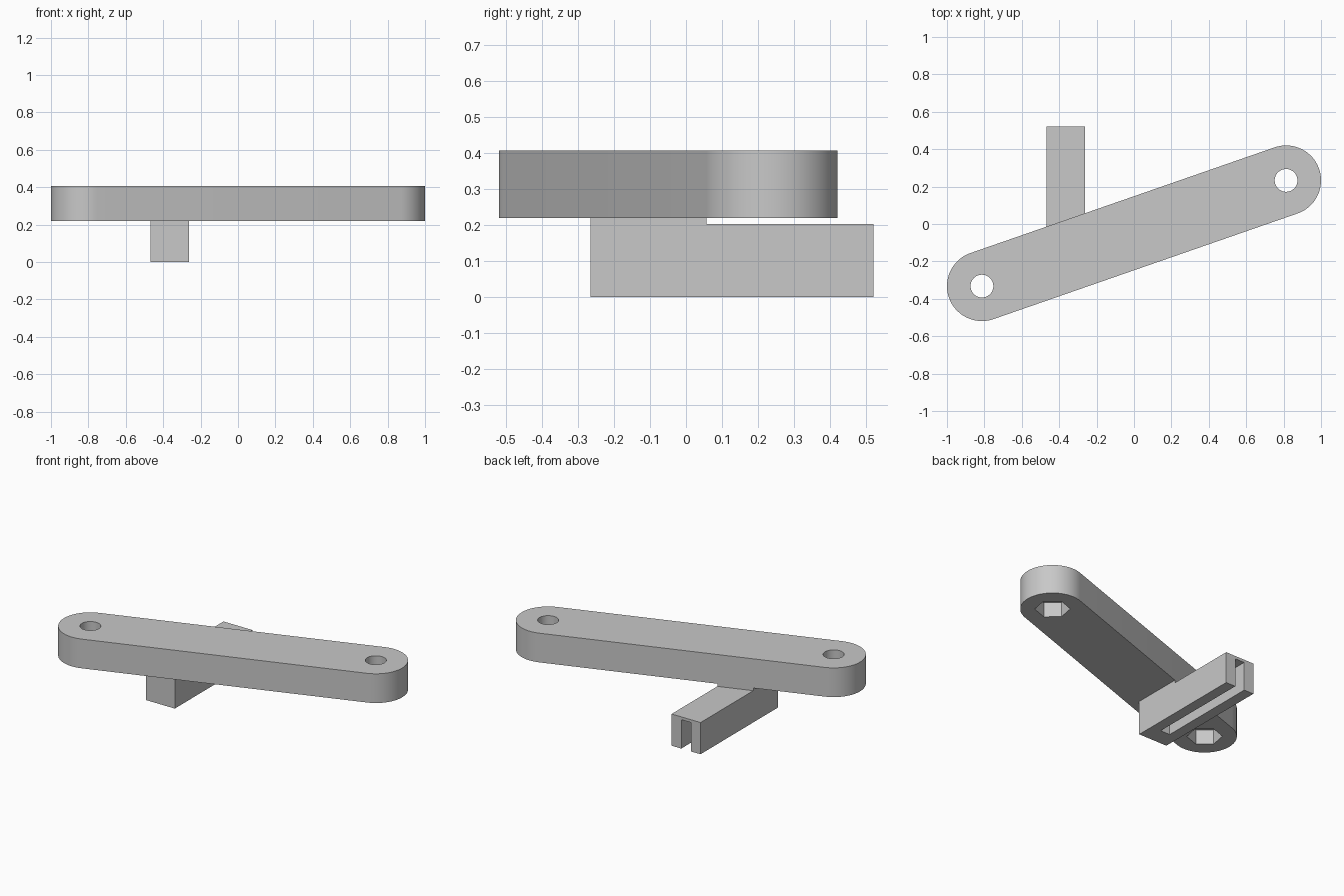
import bpy, bmesh
from math import pi, cos, sin, atan2
from mathutils import Vector

if "Cube" in bpy.data.objects:
    bpy.data.objects.remove(bpy.data.objects["Cube"], do_unlink=True)

grey = bpy.data.materials.new("grey_plastic")
grey.use_nodes = True
colour = (0.58, 0.58, 0.58, 1)
grey.diffuse_color = colour
grey.node_tree.nodes["Principled BSDF"].inputs["Base Color"].default_value = colour


def prism(name, outline, z0, z1):
    """Extrude a closed counter-clockwise outline from z0 to z1."""
    bm = bmesh.new()
    face = bm.faces.new([bm.verts.new((x, y, z0)) for x, y in outline])
    grown = bmesh.ops.extrude_face_region(bm, geom=[face])["geom"]
    top = [v for v in grown if isinstance(v, bmesh.types.BMVert)]
    bmesh.ops.translate(bm, verts=top, vec=(0, 0, z1 - z0))
    bmesh.ops.recalc_face_normals(bm, faces=bm.faces)
    mesh = bpy.data.meshes.new(name)
    bm.to_mesh(mesh)
    bm.free()
    mesh.materials.append(grey)
    ob = bpy.data.objects.new(name, mesh)
    bpy.context.collection.objects.link(ob)
    return ob


def arc(centre, radius, start, sweep, steps):
    return [(centre.x + radius * cos(start + sweep * i / steps),
             centre.y + radius * sin(start + sweep * i / steps)) for i in range(steps + 1)]


def polygon(centre, radius, sides, turn):
    return arc(centre, radius, turn, 2 * pi, sides)[:-1]


def rectangle(x0, x1, y0, y1):
    return [(x0, y0), (x1, y0), (x1, y1), (x0, y1)]


def select_only(ob):
    bpy.ops.object.select_all(action='DESELECT')
    ob.select_set(True)
    bpy.context.view_layer.objects.active = ob


def cut(ob, cutter):
    """Subtract the cutter, then throw it away."""
    cutter.hide_render = True
    mod = ob.modifiers.new("cut", 'BOOLEAN')
    mod.operation = 'DIFFERENCE'
    mod.solver = 'EXACT'
    mod.object = cutter
    select_only(ob)
    bpy.ops.object.modifier_apply(modifier=mod.name)
    bpy.data.objects.remove(cutter, do_unlink=True)


# Slanted arm with rounded ends
left_end, right_end = Vector((0.813, 0.233)), Vector((-0.813, -0.332))
along = left_end - right_end
turn = atan2(along.y, along.x)
radius, arm_bottom, arm_top = 0.187, 0.22, 0.407
outline = (arc(left_end, radius, turn - pi / 2, pi, 32)
           + arc(right_end, radius, turn + pi / 2, pi, 32))
arm = prism("arm", outline, arm_bottom, arm_top)

# Bolt hole and hexagonal nut pocket at each end
for end in (left_end, right_end):
    cut(arm, prism("bolt_cutter", polygon(end, 0.061, 40, 0), 0.1, 0.5))
    cut(arm, prism("nut_cutter", polygon(end, 0.103, 6, turn), 0.1, arm_bottom + 0.094))
select_only(arm)
bpy.ops.object.shade_smooth_by_angle(angle=pi / 6)

# Rail with a slot open at the back and below
x0, x1, y0, y1, rail_top = -0.467, -0.262, -0.265, 0.52, 0.203
rail = prism("rail", rectangle(x0, x1, y0, y1), 0, rail_top)
middle = (x0 + x1) / 2
cut(rail, prism("slot_cutter", rectangle(middle - 0.034, middle + 0.034, -0.153, 0.7),
                -0.1, rail_top - 0.018))


# Riser joining rail and arm, trimmed along the arm's back edge
def back_edge(x):
    return right_end.y + (x - right_end.x) * along.y / along.x + radius / cos(turn)


prism("riser", [(x0, y0), (x1, y0), (x1, back_edge(x1)), (x0, back_edge(x0))],
      rail_top, arm_bottom)
